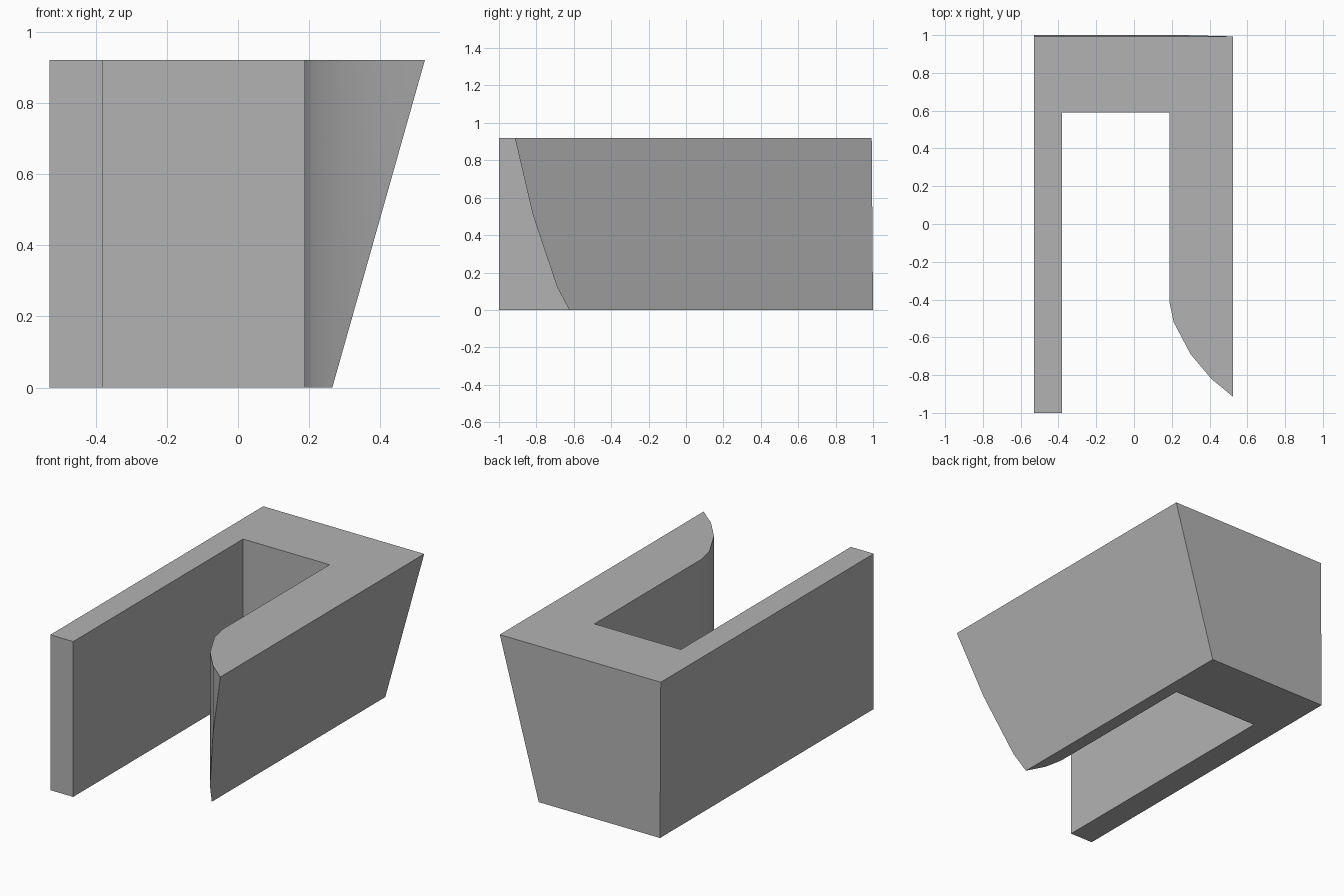
import bpy
import bmesh
from mathutils import Vector

cube = bpy.data.objects.get("Cube")
if cube:
    bpy.data.objects.remove(cube, do_unlink=True)

HEIGHT = 0.92
TOP_X, FOOT_X = 0.525, 0.265   # slanted left wall at top and foot
BACK_LEAN = 0.007

grey = bpy.data.materials.new("plain grey")
grey.use_nodes = True
colour = (0.45, 0.45, 0.45, 1)
grey.diffuse_color = colour
grey.node_tree.nodes["Principled BSDF"].inputs["Base Color"].default_value = colour

# Plan outline: thin arm, back block, thick arm with a rounded inner end
outline = [
    (-0.53, 1.0), (-0.53, -1.0), (-0.38, -1.0), (-0.38, 0.59),
    (0.187, 0.59), (0.187, -0.41), (0.21, -0.52), (0.30, -0.69),
    (0.41, -0.82), (TOP_X, -0.915), (TOP_X, 1.0),
]

bm = bmesh.new()
base = bm.faces.new([bm.verts.new((x, y, 0)) for x, y in outline])
walls = bmesh.ops.extrude_face_region(bm, geom=[base])
for v in walls["geom"]:
    if isinstance(v, bmesh.types.BMVert):
        v.co.z = HEIGHT
        # Back wall leans in slightly at the top
        if v.co.y > 0.9:
            v.co.y -= BACK_LEAN

# Slice the outer side of the thick arm along a slanted plane
cut = bmesh.ops.bisect_plane(
    bm, geom=bm.verts[:] + bm.edges[:] + bm.faces[:], dist=1e-5,
    plane_co=Vector((TOP_X, 0, HEIGHT)),
    plane_no=Vector((HEIGHT, 0, FOOT_X - TOP_X)).normalized(),
    clear_outer=True)
bmesh.ops.holes_fill(bm, edges=[e for e in bm.edges if e.is_boundary], sides=0)
bmesh.ops.recalc_face_normals(bm, faces=bm.faces[:])

mesh = bpy.data.meshes.new("channel_block")
bm.to_mesh(mesh)
bm.free()
mesh.materials.append(grey)
block = bpy.data.objects.new("channel_block", mesh)
bpy.context.collection.objects.link(block)

# Smooth the rounded arm end, keep the corners crisp
bpy.ops.object.select_all(action="DESELECT")
block.select_set(True)
bpy.context.view_layer.objects.active = block
bpy.ops.object.shade_smooth_by_angle(angle=0.5)
